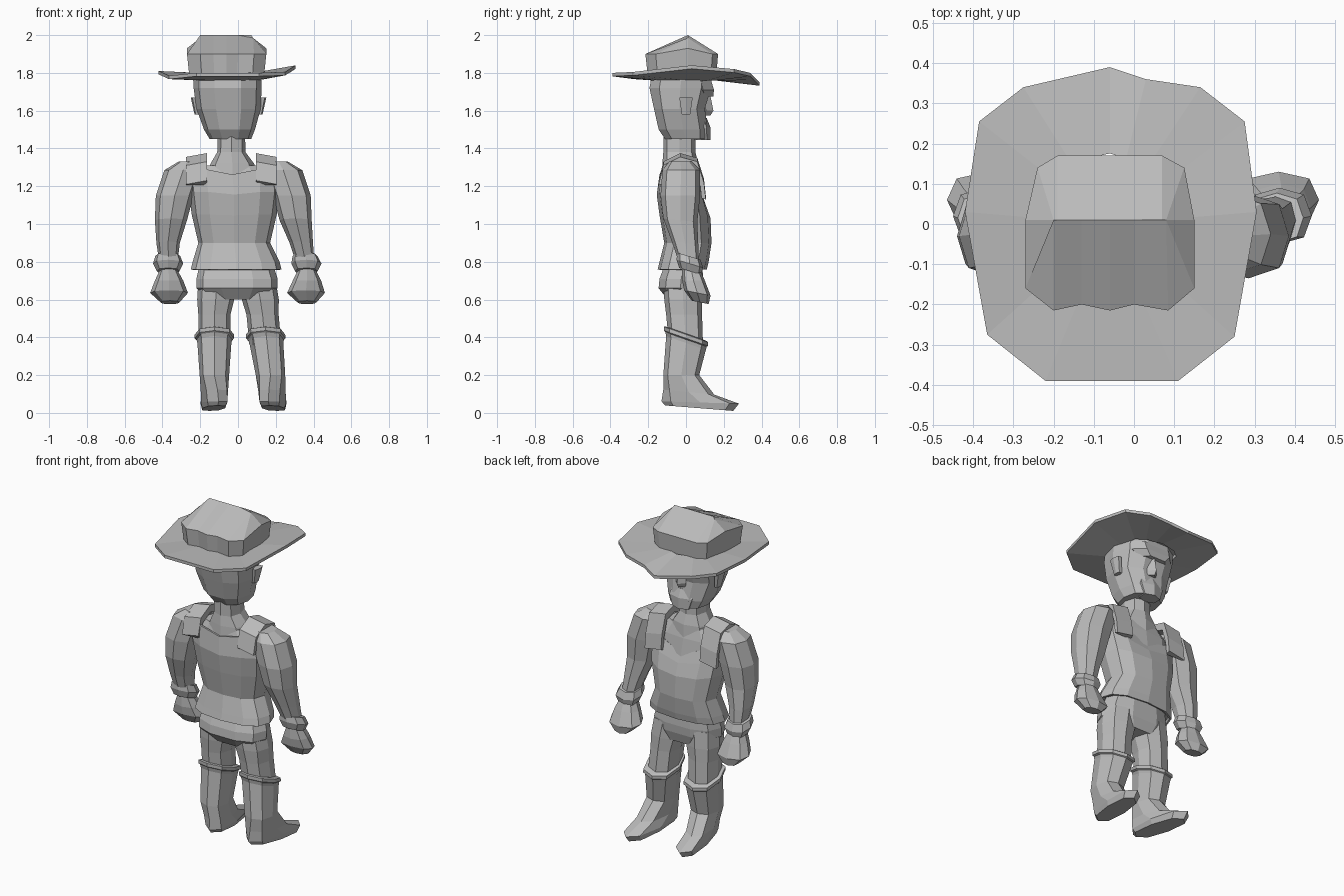
import bpy, bmesh, math

grey = bpy.data.materials.new("plain grey")
grey.diffuse_color = (0.5, 0.5, 0.5, 1)


def ring(z, cx, cy, rx, ry, n=8, tilt=0.0, turn=0.0, yaw=0.0, sq=0.8):
    """Boxy oval ring; tilt slopes it along y, yaw shifts x along y."""
    pts = []
    for i in range(n):
        a = 2 * math.pi * (i + turn) / n
        c, s = math.cos(a), math.sin(a)
        dx = rx * math.copysign(abs(c) ** sq, c) if abs(c) > 1e-6 else 0
        dy = ry * math.copysign(abs(s) ** sq, s) if abs(s) > 1e-6 else 0
        pts.append((cx + dx + yaw * dy, cy + dy, z + tilt * dy))
    return pts


def loft(name, rings, caps=True, closed=False):
    bm = bmesh.new()
    vs = [[bm.verts.new(p) for p in r] for r in rings]
    n = len(rings[0])
    pairs = list(zip(vs, vs[1:])) + ([(vs[-1], vs[0])] if closed else [])
    for a, b in pairs:
        for i in range(n):
            j = (i + 1) % n
            bm.faces.new((a[i], a[j], b[j], b[i]))
    if caps and not closed:
        bm.faces.new(vs[0])
        bm.faces.new(vs[-1])
    bmesh.ops.recalc_face_normals(bm, faces=bm.faces)
    me = bpy.data.meshes.new(name)
    bm.to_mesh(me)
    bm.free()
    me.materials.append(grey)
    ob = bpy.data.objects.new(name, me)
    bpy.context.collection.objects.link(ob)
    return ob


def scaled(pts, k, z, c=(-0.06, 0.0)):
    return [(c[0] + (p[0] - c[0]) * k, c[1] + (p[1] - c[1]) * k, z) for p in pts]


# Hat brim: uneven twelve-sided plate with a drooping peak
edge = [(-.22, -.39, 1.80), (.11, -.39, 1.80), (.25, -.28, 1.805), (.305, .03, 1.84),
        (.275, .255, 1.82), (.165, .34, 1.80), (.03, .36, 1.78), (-.06, .39, 1.75),
        (-.275, .34, 1.785), (-.385, .255, 1.80), (-.42, .03, 1.81), (-.365, -.275, 1.785)]
under = [(x, y, z - .018) for x, y, z in edge]
loft("hat_brim", [scaled(edge, .45, 1.80), edge, under, scaled(edge, .45, 1.76)], closed=True)

# Hat crown: walls, then a gable roof with its ridge along x
wall = [(-.27, -.16), (-.20, -.215), (-.13, -.20), (-.06, -.215), (.0, -.20), (.085, -.215),
        (.15, -.16), (.15, .01), (.125, .14), (.07, .17), (-.19, .17), (-.24, .14), (-.27, .01)]
rim = [(x, y, 1.90 + (.03 if abs(y) < .05 else 0)) for x, y in wall]
ridge = [(max(-.20, min(.08, x)), .01, 2.0 if -.2 <= x <= .08 else 1.985) for x, y in wall]
loft("hat_crown", [scaled(wall, .94, 1.78), rim, ridge])

# Head, wide at the hat and narrow at the jaw
loft("head", [
    ring(1.45, -.04, .0, .11, .115, 10),
    ring(1.50, -.045, -.015, .135, .135, 10),
    ring(1.61, -.05, -.035, .17, .14, 10),
    ring(1.72, -.055, -.03, .18, .17, 10),
    ring(1.80, -.055, -.02, .18, .165, 10)])

# Face details
loft("jaw", [ring(1.445, -.04, .085, .06, .045, 6, turn=.5),
             ring(1.51, -.04, .08, .085, .05, 6, turn=.5),
             ring(1.56, -.04, .07, .07, .04, 6, turn=.5)])
loft("nose", [ring(1.575, -.04, .10, .03, .03, 4),
              ring(1.60, -.04, .105, .035, .04, 4),
              ring(1.70, -.04, .10, .018, .025, 4)])
loft("brow", [ring(1.675, -.05, .10, .09, .05, 6),
              ring(1.71, -.05, .09, .14, .065, 6),
              ring(1.76, -.05, .08, .15, .06, 6)])
for side in (-1, 1):
    loft("ear", [ring(1.58, -.05 + side * .165, .0, .015, .025, 6),
                 ring(1.67, -.05 + side * .18, .0, .02, .04, 6)])

# Neck and chest
loft("neck", [ring(1.22, -.03, -.03, .15, .10),
              ring(1.32, -.03, -.03, .115, .095),
              ring(1.38, -.035, -.035, .075, .085),
              ring(1.48, -.035, -.035, .072, .085)])
loft("chest", [ring(.95, -.02, .01, .16, .10, 12),
               ring(1.12, -.025, -.01, .20, .10, 12),
               ring(1.24, -.03, -.03, .21, .10, 12),
               ring(1.31, -.03, -.03, .15, .08, 12)])


# Sleeveless vest with a low rounded neckline at the front
def vest_ring(z, cy, rx, ry, drop=0.0, cx=-.02):
    pts = ring(z, cx, cy, rx, ry, 12)
    depth = {2: .6, 3: 1, 4: .6, 9: .2}
    return [(x, y, pz - drop * depth.get(i, 0)) for i, (x, y, pz) in enumerate(pts)]


vest = loft("vest", [
    vest_ring(.76, -.02, .24, .13, cx=-.01),
    vest_ring(.80, -.01, .23, .13, cx=-.01),
    vest_ring(.90, .01, .19, .125),
    vest_ring(1.05, -.005, .225, .135, .02),
    vest_ring(1.17, -.025, .24, .13, .07),
    vest_ring(1.29, -.03, .245, .11, .14, cx=-.03)], caps=False)
solid = vest.modifiers.new("cloth", "SOLIDIFY")
solid.thickness = .012
loft("vest_lining", [vest_ring(.775, -.02, .225, .12, cx=-.01),
                     vest_ring(.90, .01, .18, .115)])

# Shoulder straps: flat bands arching over from back to front
for cx, lean in ((.15, -1), (-.22, 1)):
    arc = [(-.145, 1.22), (-.12, 1.32), (-.03, 1.365), (.06, 1.34), (.095, 1.23), (.105, 1.14)]
    bands = []
    for y, z in arc:
        k = .955
        inner = (y * .82 - .004, 1.12 + (z - 1.12) * .86)
        bands.append([(cx - .055, y, z + lean * .01 * -1), (cx + .055, y, z + lean * .01),
                      (cx + .055, inner[0], inner[1]), (cx - .055, inner[0], inner[1])])
    loft("shoulder_strap", bands)

# Hips
loft("hips", [ring(.60, -.005, -.015, .16, .085, 10),
              ring(.66, -.005, -.03, .215, .12, 10),
              ring(.71, -.005, -.025, .215, .12, 10),
              ring(.80, -.01, -.01, .19, .10, 10)])

# Limbs: rows are z, centre x right, centre x left, centre y, half width, half depth, tilt
arm = [(1.33, .215, -.265, -.03, .05, .06, 0), (1.285, .24, -.29, -.025, .10, .10, 0),
       (1.15, .285, -.335, -.03, .10, .105, 0), (1.02, .305, -.355, -.03, .085, .09, -.1),
       (.90, .335, -.37, -.005, .062, .07, -.1), (.77, .362, -.368, .02, .045, .05, -.1)]
cuff = [(.75, .362, -.37, .022, .06, .058, -.3), (.79, .362, -.37, .02, .08, .07, -.3),
        (.83, .355, -.372, .015, .066, .062, -.3)]
hand = [(.77, .365, -.368, .025, .04, .045, 0), (.70, .365, -.365, .04, .075, .06, 0),
        (.635, .36, -.365, .06, .10, .07, -.2), (.585, .365, -.36, .075, .05, .045, -.2)]
leg = [(.70, .10, -.11, -.02, .10, .10, 0), (.60, .118, -.118, -.015, .098, .10, 0),
       (.52, .13, -.125, -.01, .085, .095, 0), (.36, .145, -.125, .0, .085, .09, 0)]
boot = [(.39, .147, -.125, .0, .095, .11, -.35), (.37, .15, -.125, .0, .09, .105, -.35),
        (.20, .172, -.125, -.025, .078, .095, 0), (.11, .18, -.125, .015, .072, .135, -.1),
        (.055, .185, -.127, .075, .07, .205, -.03), (.025, .187, -.128, .07, .06, .18, -.08)]
rim_band = [(.385, .147, -.125, .0, .09, .105, -.35), (.395, .147, -.125, .0, .104, .117, -.35),
            (.415, .146, -.125, .0, .104, .117, -.35), (.42, .146, -.125, .0, .09, .105, -.35)]
parts = {"arm": arm, "cuff": cuff, "hand": hand, "leg": leg, "boot": boot, "boot_rim": rim_band}
for name, rows in parts.items():
    for label, col, s in (("right", 1, 1), ("left", 2, -1)):
        rings = []
        for r in rows:
            foot = name == "boot" and r[0] < .12
            rings.append(ring(r[0], r[col], r[3], r[4], r[5], 8, r[6],
                              yaw=(.12 * s if foot else 0)))
        loft(label + "_" + name, rings)
